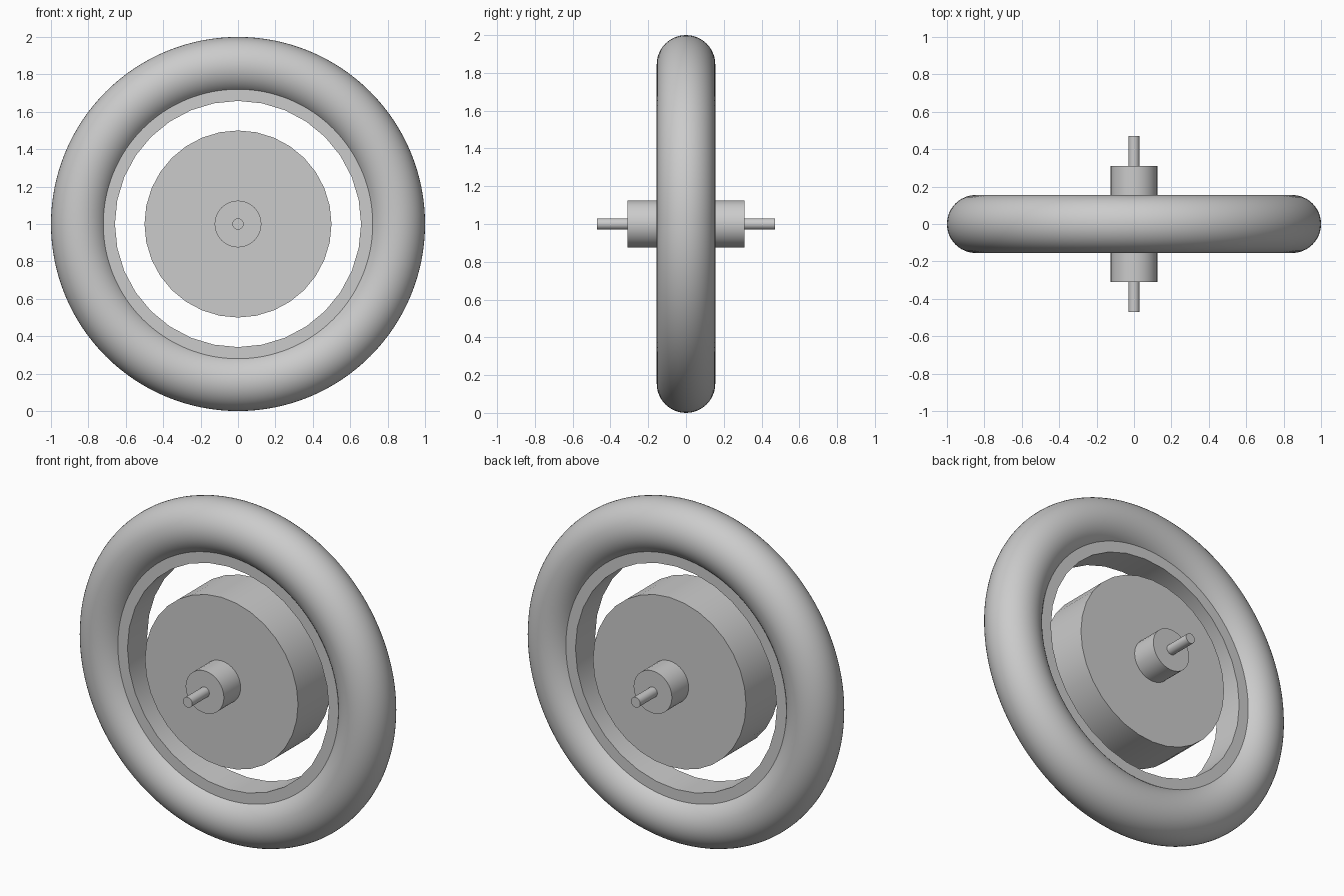
import bpy
import bmesh
from math import pi, radians

cube = bpy.data.objects.get("Cube")
if cube:
    bpy.data.objects.remove(cube)

grey = bpy.data.materials.new("plain grey")
grey.use_nodes = True
colour = (0.6, 0.6, 0.6, 1)
grey.diffuse_color = colour
grey.node_tree.nodes["Principled BSDF"].inputs["Base Color"].default_value = colour


def finish(obj, name):
    """Name the part, colour it and smooth its round sides."""
    obj.name = name
    obj.data.materials.append(grey)
    bpy.ops.object.shade_smooth_by_angle(angle=radians(35))


def cylinder(name, radius, half_width, sides=32):
    """Solid cylinder along the wheel's axis."""
    bpy.ops.mesh.primitive_cylinder_add(
        vertices=sides, radius=radius, depth=2 * half_width,
        location=(0, 0, 1), rotation=(pi / 2, 0, 0))
    finish(bpy.context.object, name)


def ring(name, inner, outer, half_width, sides=32):
    """Square-edged ring, spun from a rectangular section."""
    bm = bmesh.new()
    section = [(inner, -half_width), (outer, -half_width),
               (outer, half_width), (inner, half_width)]
    verts = [bm.verts.new((r, y, 0)) for r, y in section]
    edges = [bm.edges.new((verts[i], verts[i - 1])) for i in range(4)]
    bmesh.ops.spin(bm, geom=verts + edges, axis=(0, 1, 0), cent=(0, 0, 0),
                   angle=2 * pi, steps=sides)
    bmesh.ops.remove_doubles(bm, verts=bm.verts, dist=0.0001)
    bmesh.ops.recalc_face_normals(bm, faces=bm.faces)
    mesh = bpy.data.meshes.new(name)
    bm.to_mesh(mesh)
    bm.free()
    obj = bpy.data.objects.new(name, mesh)
    obj.location.z = 1
    bpy.context.collection.objects.link(obj)
    bpy.ops.object.select_all(action="DESELECT")
    obj.select_set(True)
    bpy.context.view_layer.objects.active = obj
    finish(obj, name)


# Round tyre
bpy.ops.mesh.primitive_torus_add(
    major_radius=0.845, minor_radius=0.155, major_segments=128,
    minor_segments=48, location=(0, 0, 1), rotation=(pi / 2, 0, 0))
finish(bpy.context.object, "tyre")

# Rim set into the tyre
ring("rim", 0.658, 0.75, 0.092)

# Drum, hub and axle
cylinder("drum", 0.5, 0.154)
cylinder("hub", 0.125, 0.31)
cylinder("axle", 0.03, 0.47)
